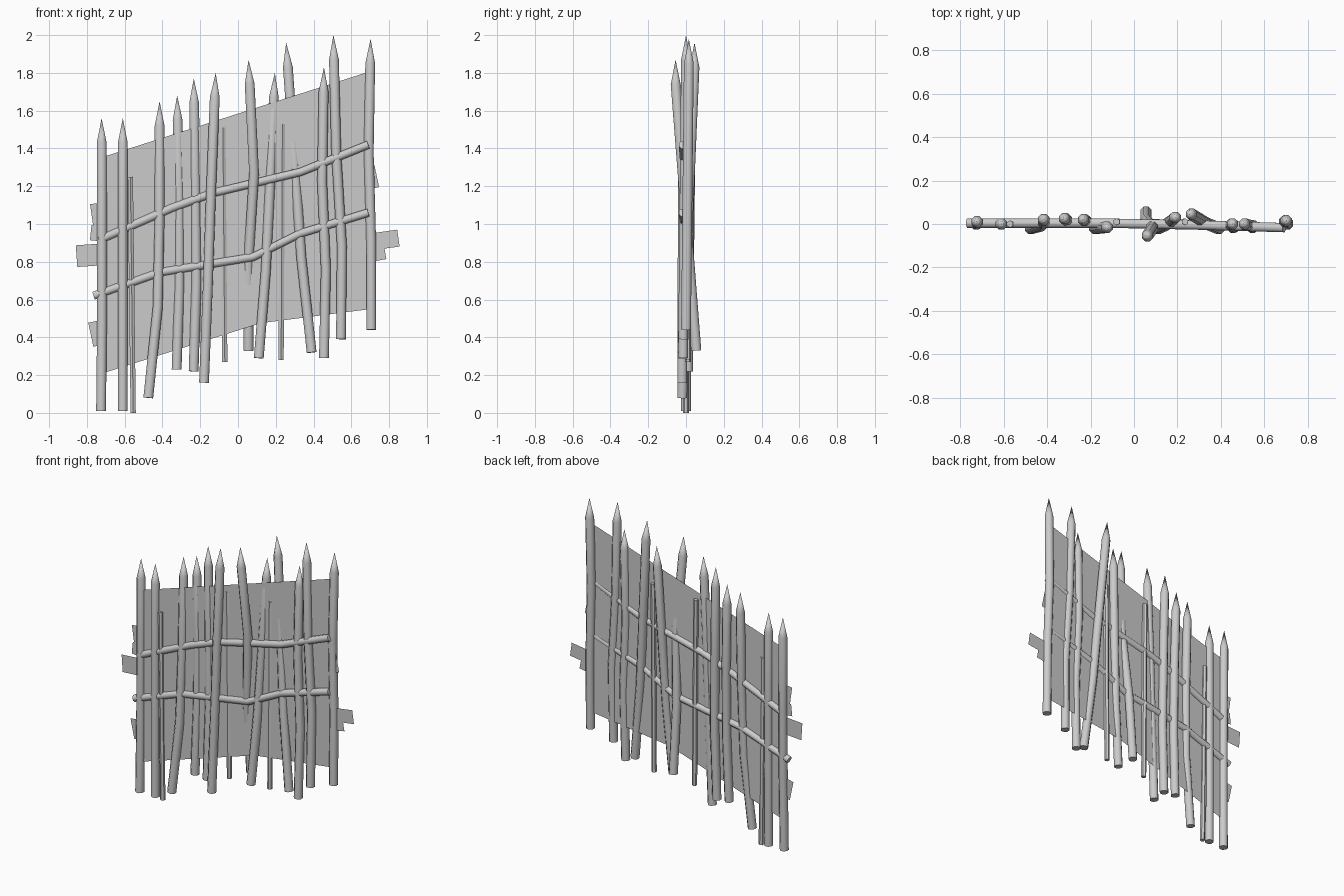
import bpy, bmesh, math
from mathutils import Vector, Matrix

cube = bpy.data.objects.get("Cube")
if cube:
    bpy.data.objects.remove(cube)

GREY = (.6, .6, .6, 1)
wood = bpy.data.materials.new("weathered_grey")
wood.use_nodes = True
wood.diffuse_color = GREY
wood.node_tree.nodes["Principled BSDF"].inputs["Base Color"].default_value = GREY


def finish(bm, name, smooth=True):
    """Turn a bmesh into a named object with the wood material."""
    mesh = bpy.data.meshes.new(name)
    bm.to_mesh(mesh)
    bm.free()
    mesh.materials.append(wood)
    ob = bpy.data.objects.new(name, mesh)
    bpy.context.collection.objects.link(ob)
    if smooth:
        bpy.ops.object.select_all(action='DESELECT')
        ob.select_set(True)
        bpy.context.view_layer.objects.active = ob
        bpy.ops.object.shade_smooth_by_angle(angle=math.radians(50))


def pole(name, path, radius, tip=None, sides=8):
    """Round pole swept along a bent path, with an optional sharpened tip."""
    points = [Vector(p) for p in path]
    last = len(points) - 1
    bm = bmesh.new()
    rings = []
    for i, centre in enumerate(points):
        along = (points[min(i + 1, last)] - points[max(i - 1, 0)]).normalized()
        across = along.cross(Vector((0, 1, 0))).normalized()
        depth = along.cross(across)
        angles = [math.tau * (k + .5) / sides for k in range(sides)]
        rings.append([bm.verts.new(centre + radius * (across * math.cos(a) + depth * math.sin(a)))
                      for a in angles])
    for lower, upper in zip(rings, rings[1:]):
        for k in range(sides):
            n = (k + 1) % sides
            bm.faces.new((lower[k], lower[n], upper[n], upper[k]))
    bm.faces.new(rings[0])
    if tip:
        apex = bm.verts.new(tip)
        for k in range(sides):
            bm.faces.new((rings[-1][k], rings[-1][(k + 1) % sides], apex))
    else:
        bm.faces.new(rings[-1])
    bmesh.ops.recalc_face_normals(bm, faces=bm.faces)
    finish(bm, name)


def stake(name, foot_z, tip_z, foot_x, low_x, high_x, tip_x, foot_y, tip_y):
    """Sharpened stake: two bends at the thirds of its shaft, then a point."""
    shoulder_z = tip_z - .13
    shoulder_x = tip_x + (high_x - tip_x) / 5
    path = []
    for i, x in enumerate((foot_x, low_x, high_x, shoulder_x)):
        t = i / 3
        path.append((x, foot_y + (tip_y - foot_y) * t, foot_z + (shoulder_z - foot_z) * t))
    pole(name, path, .028, tip=(tip_x, tip_y, tip_z))


# Sharpened stakes: heights of foot and tip, x at foot, bends and tip, y at foot and tip
stakes = [
    (.01, 1.56, -.725, -.72, -.72, -.722, 0, .01),
    (.01, 1.56, -.61, -.61, -.61, -.61, 0, 0),
    (.08, 1.65, -.475, -.425, -.415, -.415, -.02, .02),
    (.23, 1.68, -.325, -.31, -.31, -.322, .01, .025),
    (.22, 1.77, -.235, -.22, -.225, -.234, .01, .02),
    (.16, 1.8, -.18, -.16, -.143, -.118, -.02, -.015),
    (.33, 1.87, .055, .055, .085, .056, .055, -.055),
    (.29, 1.8, .11, .147, .17, .195, -.02, .03),
    (.32, 1.96, .39, .335, .3, .255, -.02, .045),
    (.29, 1.83, .455, .465, .445, .455, -.015, 0),
    (.39, 2, .545, .55, .52, .505, -.015, 0),
    (.44, 1.98, .705, .705, .692, .702, 0, .015),
]
for i, measures in enumerate(stakes):
    stake(f"stake_{i}", *measures)

# Thin blunt rods between the stakes
pole("thin_rod_right", [(-.555, 0, 0), (-.57, 0, 1.25)], .016, sides=6)
pole("thin_rod_middle", [(-.07, .01, .27), (-.08, .01, 1.51)], .016, sides=6)
pole("thin_rod_left", [(.228, .01, .28), (.235, .01, 1.53)], .016, sides=6)

# Two bent cross rails, edging forward towards the model's left
rails = {
    "upper_rail": [(-.735, .915), (-.35, 1.085), (-.13, 1.165), (.33, 1.275), (.69, 1.42)],
    "lower_rail": [(-.765, .62), (-.41, .745), (.08, .825), (.33, .95), (.69, 1.06)],
}
for name, line in rails.items():
    pole(name, [(x, .004 - .03 * max(x, 0), z) for x, z in line], .023)


def sheet(name, outline, y):
    """Single upright face."""
    bm = bmesh.new()
    bm.faces.new([bm.verts.new((x, y, z)) for x, z in outline])
    finish(bm, name, smooth=False)


# Thin sheet stretched between the stakes
sheet("panel", [(-.715, .21), (.12, .475), (.705, .55), (.705, 1.81), (-.715, 1.355)], .002)


def scrap(name, x, z, width, height, degrees):
    """Tilted rectangular offcut."""
    turn = Matrix.Rotation(math.radians(degrees), 2)
    corners = [turn @ Vector((sx * width / 2, sz * height / 2))
               for sx, sz in ((-1, -1), (1, -1), (1, 1), (-1, 1))]
    sheet(name, [(x + c.x, z + c.y) for c in corners], 0)


# Offcuts sticking out past both ends
scrap("right_scrap_wide", -.78, .835, .15, .115, 4)
scrap("right_scrap_top", -.74, 1.05, .07, .12, 8)
scrap("right_scrap_middle", -.74, .95, .08, .08, -6)
scrap("right_scrap_low", -.75, .42, .06, .13, 12)
scrap("left_scrap_wide", .775, .915, .15, .09, 8)
scrap("left_scrap_low", .73, .84, .1, .07, 10)
scrap("left_scrap_top", .715, 1.25, .04, .12, 12)
